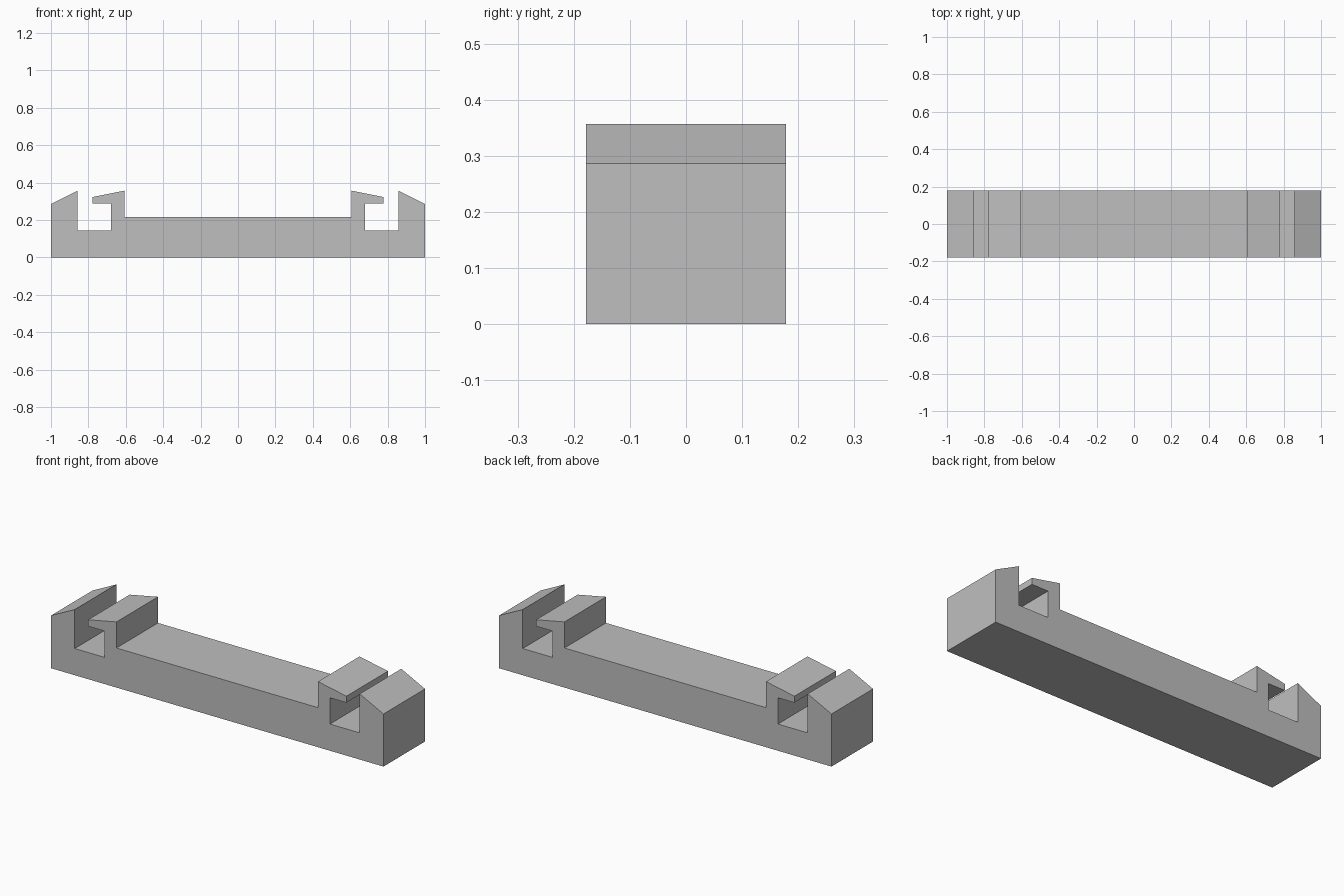
import bpy
import bmesh

cube = bpy.data.objects.get("Cube")
if cube:
    bpy.data.objects.remove(cube, do_unlink=True)

DEPTH = 0.357

# Plain grey material
grey = bpy.data.materials.new("plain grey")
grey.use_nodes = True
colour = (0.52, 0.52, 0.52, 1)
grey.diffuse_color = colour
grey.node_tree.nodes["Principled BSDF"].inputs["Base Color"].default_value = colour

# Left half of the section: outer wall, slot, overhanging hook, sunken deck
half = [(1, 0), (1, 0.286), (0.857, 0.357), (0.857, 0.145),
        (0.678, 0.145), (0.678, 0.288), (0.777, 0.288), (0.777, 0.323),
        (0.606, 0.357), (0.606, 0.215)]
outline = half + [(-x, z) for x, z in reversed(half)]

# Extrude the mirrored section from front to back
bm = bmesh.new()
front = bm.faces.new([bm.verts.new((x, -DEPTH / 2, z)) for x, z in outline])
result = bmesh.ops.extrude_face_region(bm, geom=[front], use_keep_orig=True)
back_verts = [v for v in result["geom"] if isinstance(v, bmesh.types.BMVert)]
bmesh.ops.translate(bm, vec=(0, DEPTH, 0), verts=back_verts)
bmesh.ops.recalc_face_normals(bm, faces=bm.faces)

mesh = bpy.data.meshes.new("slotted_rail")
bm.to_mesh(mesh)
bm.free()
mesh.materials.append(grey)
rail = bpy.data.objects.new("slotted_rail", mesh)
bpy.context.collection.objects.link(rail)
